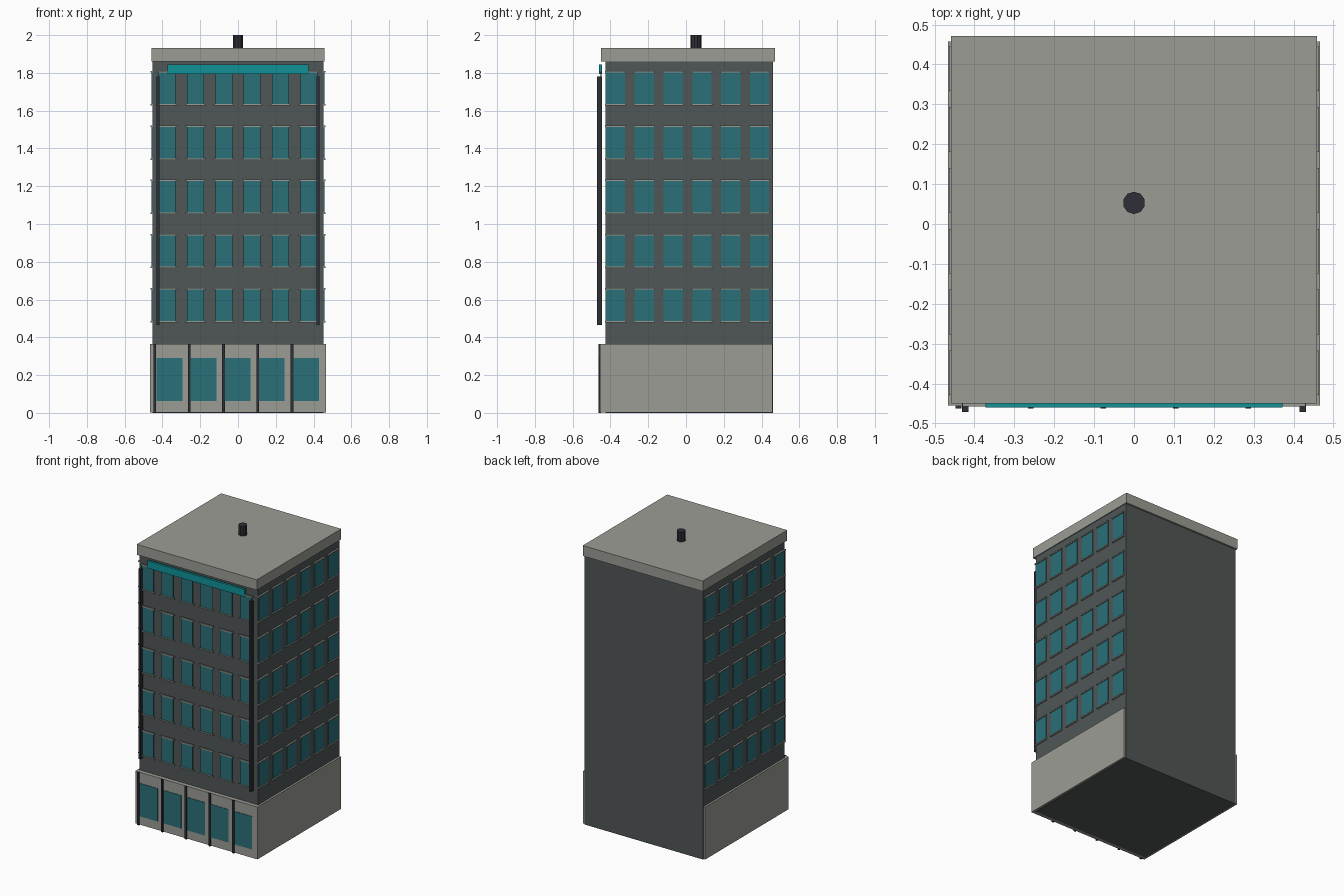
import bpy, bmesh
from mathutils import Matrix, Vector

if "Cube" in bpy.data.objects:
    bpy.data.objects.remove(bpy.data.objects["Cube"])


def material(name, rgb):
    m = bpy.data.materials.new(name)
    m.diffuse_color = (*rgb, 1)
    m.use_nodes = True
    m.node_tree.nodes["Principled BSDF"].inputs["Base Color"].default_value = m.diffuse_color
    return m


WALL = material("dark grey wall", (0.08, 0.095, 0.093))
STONE = material("pale stone", (0.33, 0.335, 0.30))
GLASS = material("teal glass", (0.023, 0.16, 0.19))
SIGN = material("bright teal", (0.005, 0.29, 0.31))
METAL = material("black metal", (0.028, 0.028, 0.038))


def boxes(name, mat, spans):
    """One object made of boxes, each ((x0, x1), (y0, y1), (z0, z1))."""
    bm = bmesh.new()
    for span in spans:
        centre = Vector([(a + b) / 2 for a, b in span])
        size = [b - a for a, b in span]
        bmesh.ops.create_cube(bm, size=1, matrix=Matrix.Translation(centre) @ Matrix.Diagonal((*size, 1)))
    return finish(name, mat, bm)


def finish(name, mat, bm):
    me = bpy.data.meshes.new(name)
    bm.to_mesh(me)
    bm.free()
    me.materials.append(mat)
    ob = bpy.data.objects.new(name, me)
    bpy.context.collection.objects.link(ob)
    return ob


def around(c, w):
    return (c - w / 2, c + w / 2)


# Main masses
boxes("tower_body", WALL, [((-0.453, 0.453), (-0.427, 0.46), (0, 1.925))])
boxes("ground_floor", STONE, [((-0.467, 0.467), (-0.455, 0.457), (0.003, 0.365))])
boxes("roof_cap", STONE, [((-0.459, 0.459), (-0.45, 0.472), (1.86, 1.932))])

# Upper windows: panes with a sill and a lintel, on the front and both sides
panes, trims = [], []
for row in range(5):
    z = 0.57 + 0.287 * row
    pane_z = around(z, 0.17)
    trim_z = [around(z - 0.087, 0.008), around(z + 0.087, 0.008)]
    for col in range(6):
        x = -0.375 + 0.15 * col
        panes.append((around(x, 0.09), (-0.452, -0.448), pane_z))
        trims += [(around(x, 0.11), (-0.458, -0.447), t) for t in trim_z]
        y = -0.373 + 0.1525 * col
        for s in (-1, 1):
            panes.append((tuple(sorted((s * 0.45, s * 0.457))), around(y, 0.102), pane_z))
            trims += [(tuple(sorted((s * 0.45, s * 0.464))), around(y, 0.112), t) for t in trim_z]
boxes("window_panes", GLASS, panes)
boxes("window_sills_and_lintels", STONE, trims)

# Shop windows and the posts between them
boxes("shop_windows", GLASS, [(around(-0.363 + 0.1805 * i, 0.137), (-0.458, -0.452), (0.062, 0.29)) for i in range(5)])
boxes("shop_posts", METAL, [(around(-0.44 + 0.1815 * i, 0.014), (-0.463, -0.45), (0, 0.365)) for i in range(5)])

# Tall corner fins and the blank sign band
boxes("corner_fins", METAL, [(around(s * 0.423, 0.017), (-0.472, -0.446), (0.465, 1.78)) for s in (-1, 1)])
boxes("sign_band", SIGN, [((-0.372, 0.372), (-0.46, -0.444), (1.795, 1.845))])

# Roof vent pipe
bm = bmesh.new()
bmesh.ops.create_cone(bm, cap_ends=True, segments=10, radius1=0.028, radius2=0.028, depth=0.075,
                      matrix=Matrix.Translation((0, 0.053, 1.9625)))
finish("roof_vent", METAL, bm)
